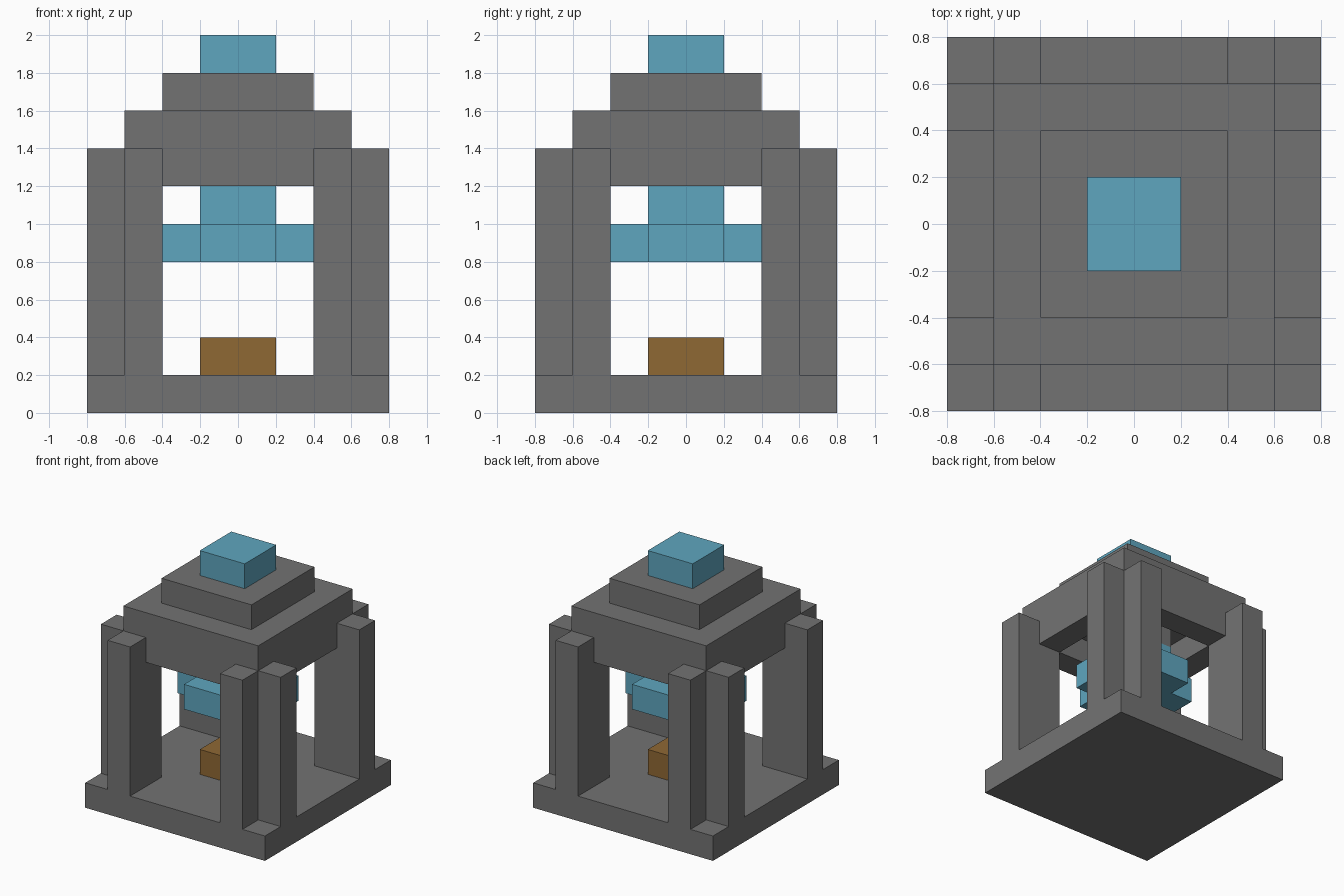
import bpy
import bmesh
from mathutils import Matrix, Vector

cube = bpy.data.objects.get("Cube")
if cube:
    bpy.data.objects.remove(cube, do_unlink=True)

U = 0.2  # size of one block


def material(name, color):
    mat = bpy.data.materials.new(name)
    mat.use_nodes = True
    mat.diffuse_color = (*color, 1)
    mat.node_tree.nodes["Principled BSDF"].inputs["Base Color"].default_value = (*color, 1)
    return mat


stone = material("grey stone", (0.171, 0.171, 0.171))
crystal = material("blue crystal", (0.114, 0.381, 0.521))
wood = material("brown wood", (0.275, 0.138, 0.034))


def prism(name, outline, bottom, top, mat):
    """Extrude a plan outline, in block units, between two heights."""
    bm = bmesh.new()
    face = bm.faces.new([bm.verts.new((x * U, y * U, bottom * U)) for x, y in outline])
    result = bmesh.ops.extrude_face_region(bm, geom=[face])
    raised = [v for v in result["geom"] if isinstance(v, bmesh.types.BMVert)]
    bmesh.ops.translate(bm, verts=raised, vec=Vector((0, 0, (top - bottom) * U)))
    bmesh.ops.recalc_face_normals(bm, faces=bm.faces)
    mesh = bpy.data.meshes.new(name)
    bm.to_mesh(mesh)
    bm.free()
    mesh.materials.append(mat)
    obj = bpy.data.objects.new(name, mesh)
    bpy.context.collection.objects.link(obj)
    return obj


def slab(name, half, bottom, top, mat):
    """Square block centred on the vertical axis."""
    return prism(name, [(-half, -half), (half, -half), (half, half), (-half, half)],
                 bottom, top, mat)


# Floor and the block standing on it
slab("base", 4, 0, 1, stone)
slab("pedestal", 1, 1, 2, wood)

# Corner pillars with an L-shaped plan, notched at the outer corner
pillar_plan = [(2, 2), (4, 2), (4, 3), (3, 3), (3, 4), (2, 4)]
for sx, side in ((1, "left"), (-1, "right")):
    for sy, end in ((-1, "front"), (1, "back")):
        plan = [(x * sx, y * sy) for x, y in pillar_plan]
        prism(f"{end}_{side}_pillar", plan, 1, 7, stone)

# Beams between the pillars
for i, side in enumerate(("front", "left", "back", "right")):
    beam = prism(f"{side}_beam", [(-2, -3), (2, -3), (2, -2), (-2, -2)], 6, 7, stone)
    beam.data.transform(Matrix.Rotation(i * 1.5707963, 4, "Z"))

# Stepped roof with its finial
slab("lower_roof", 3, 7, 8, stone)
slab("upper_roof", 2, 8, 9, stone)
slab("finial", 1, 9, 10, crystal)

# Hanging cross-shaped lantern
slab("lantern_hanger", 1, 6, 7, stone)
slab("lantern_core", 1, 5, 6, crystal)
cross = [(1, 1), (1, 2), (-1, 2), (-1, 1), (-2, 1), (-2, -1),
         (-1, -1), (-1, -2), (1, -2), (1, -1), (2, -1), (2, 1)]
prism("lantern_cross", cross, 4, 5, crystal)
